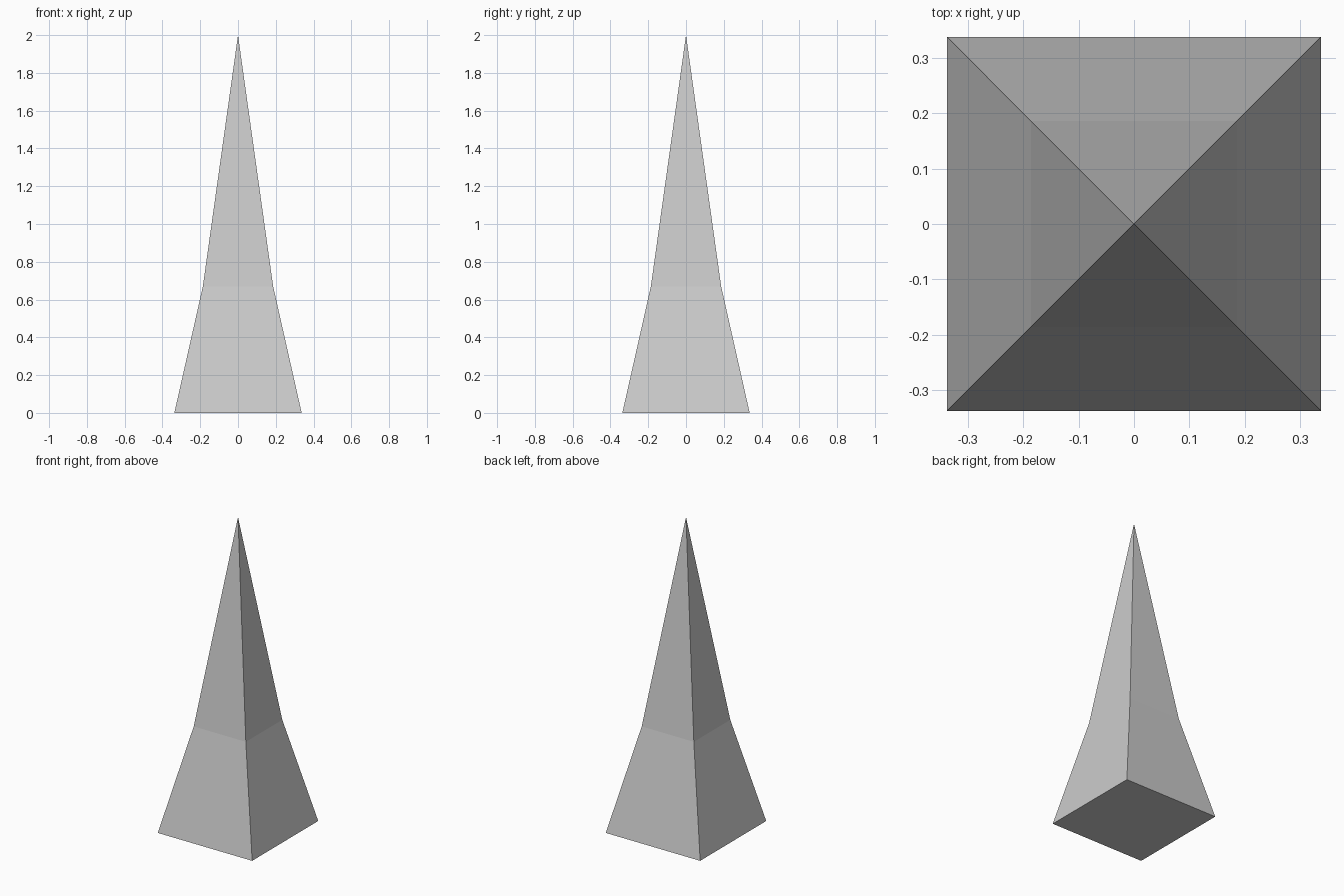
import bpy
import bmesh

if "Cube" in bpy.data.objects:
    bpy.data.objects.remove(bpy.data.objects["Cube"])

# Square cross-sections of the spire: (half width, height)
SECTIONS = [(0.337, 0.0), (0.186, 0.67)]
APEX_Z = 2.0
CORNERS = [(-1, -1), (1, -1), (1, 1), (-1, 1)]

bm = bmesh.new()
rings = [[bm.verts.new((x * h, y * h, z)) for x, y in CORNERS] for h, z in SECTIONS]
apex = bm.verts.new((0, 0, APEX_Z))

# Flat underside
bm.faces.new(rings[0][::-1])

# Flared lower sides and steep upper sides meeting at the tip
lower, upper = rings
for i in range(4):
    j = (i + 1) % 4
    bm.faces.new((lower[i], lower[j], upper[j], upper[i]))
    bm.faces.new((upper[i], upper[j], apex))

mesh = bpy.data.meshes.new("spire")
bm.to_mesh(mesh)
bm.free()
bpy.context.collection.objects.link(bpy.data.objects.new("spire", mesh))
